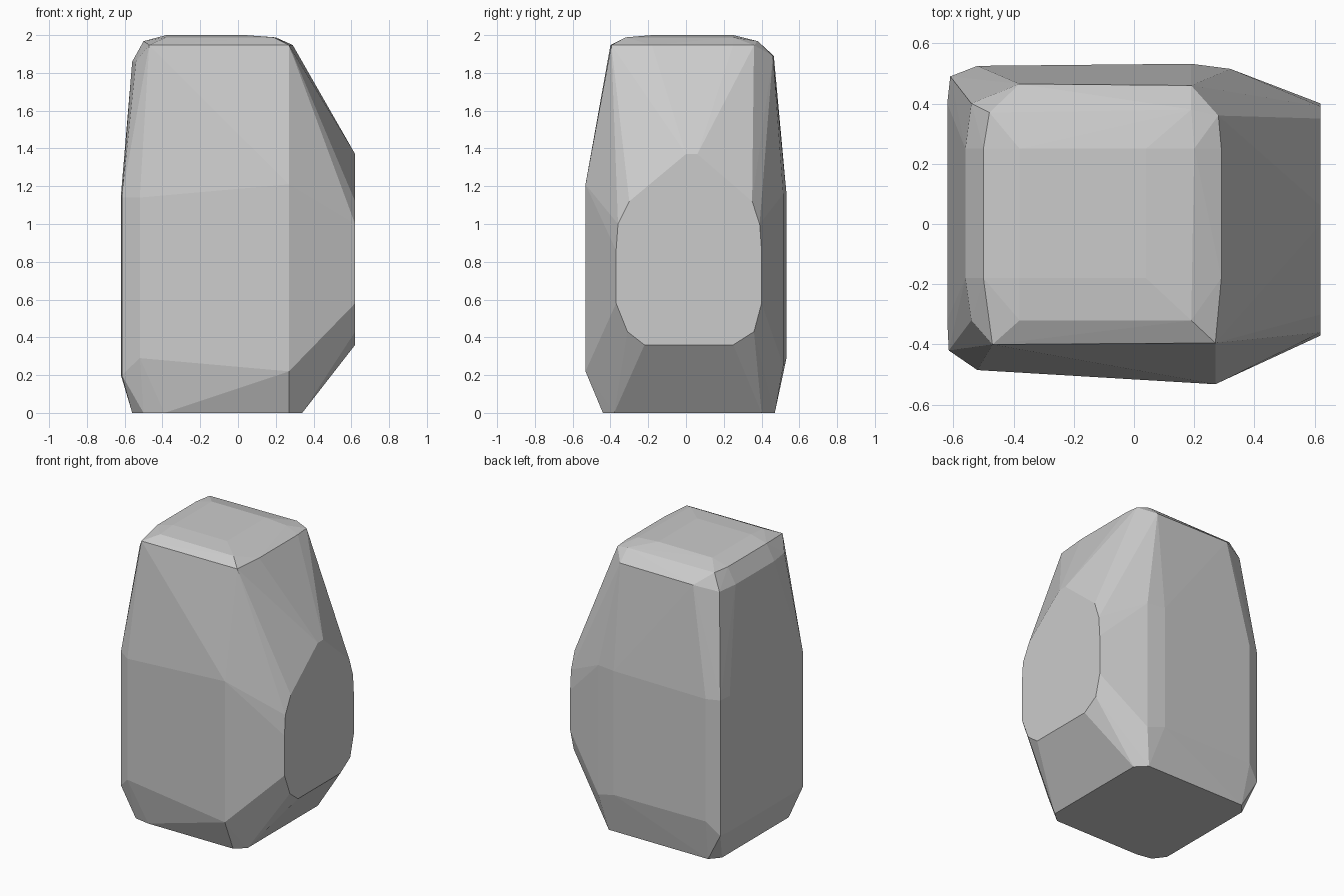
import bpy, bmesh

# Chipped boulder: convex hull around a few cross-section outlines
pts = []


def ring(z, outline):
    pts.extend((x, y, z) for x, y in outline)


# Flat base
ring(0, [(-0.39, -0.44), (0.27, -0.44), (0.34, -0.38), (0.34, 0.40), (0.27, 0.47),
         (-0.50, 0.47), (-0.56, 0.40), (-0.56, -0.34), (-0.50, -0.42)])

# Upright body: (x, y, lower z, upper z)
for x, y, lo, hi in [(0.27, -0.532, 0.22, 1.21), (-0.52, -0.485, 0.29, 1.14),
                     (-0.615, -0.42, 0.20, 1.14), (-0.62, -0.32, 0.20, 1.15),
                     (-0.62, 0.40, 0.20, 1.15), (-0.61, 0.49, 0.20, 1.15),
                     (-0.52, 0.525, 0.29, 1.15), (0.19, 0.532, 0.29, 1.16),
                     (0.32, 0.515, 0.25, 1.16)]:
    pts += [(x, y, lo), (x, y, hi)]

# Large flat facet on the right side, (y, z)
facet = [(-0.37, 0.86), (-0.36, 1.0), (-0.30, 1.12), (0.0, 1.37), (0.06, 1.37),
         (0.35, 1.12), (0.39, 1.0), (0.40, 0.86), (0.40, 0.58), (0.36, 0.43),
         (0.25, 0.36), (-0.22, 0.36), (-0.31, 0.43), (-0.37, 0.58)]
pts += [(0.62, y, z) for y, z in facet]

# Rounded shoulders and crown
ring(1.86, [(-0.56, -0.18), (-0.56, 0.25), (-0.54, -0.32), (-0.54, 0.40)])
ring(1.89, [(-0.38, 0.465), (0.19, 0.46)])
ring(1.947, [(-0.47, -0.40), (0.27, -0.395), (0.29, -0.18), (0.29, 0.25), (0.28, 0.36)])
ring(1.968, [(-0.50, -0.18), (-0.50, 0.25), (-0.48, 0.37), (0.19, 0.38)])
ring(1.988, [(-0.38, -0.32), (0.19, -0.32), (0.20, 0.25)])
ring(2.0, [(-0.38, -0.18), (0.04, -0.18), (0.04, 0.25), (-0.38, 0.25)])

bm = bmesh.new()
for p in pts:
    bm.verts.new(p)
res = bmesh.ops.convex_hull(bm, input=bm.verts)
loose = [v for v in bm.verts if not v.link_faces]
bmesh.ops.delete(bm, geom=loose, context='VERTS')
bmesh.ops.dissolve_limit(bm, angle_limit=0.01, verts=bm.verts, edges=bm.edges)
bmesh.ops.recalc_face_normals(bm, faces=bm.faces)
mesh = bpy.data.meshes.new("boulder")
bm.to_mesh(mesh)
bm.free()
obj = bpy.data.objects.new("boulder", mesh)
bpy.context.collection.objects.link(obj)
